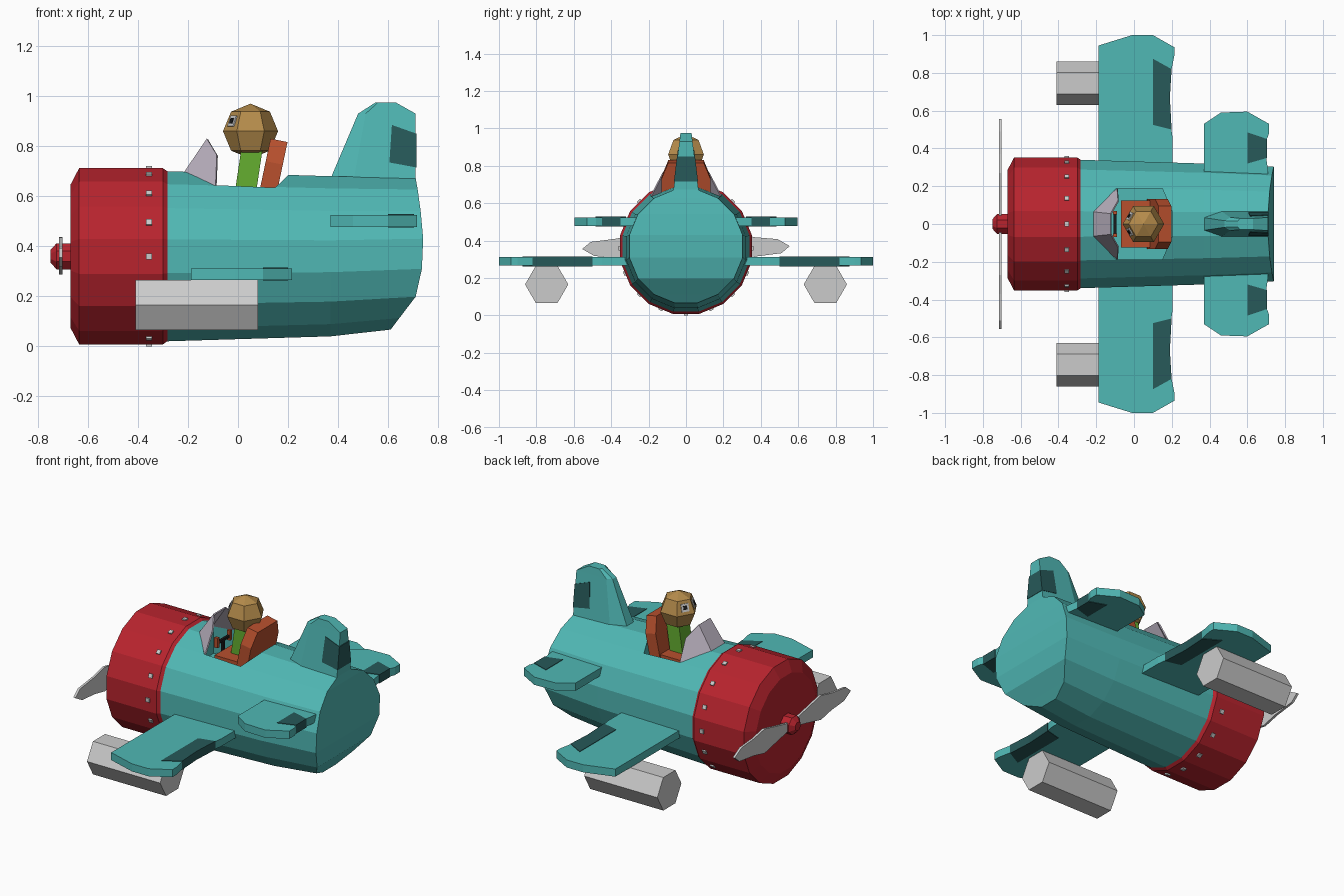
import bpy, bmesh
from math import sin, cos, radians, pi
from mathutils import Matrix, Vector

if "Cube" in bpy.data.objects:
    bpy.data.objects.remove(bpy.data.objects["Cube"])

COL = dict(teal=(.08, .48, .46), dark_teal=(.02, .1, .1), red=(.48, .017, .027),
           orange=(.48, .08, .027), tan=(.46, .26, .07), green=(.13, .43, .03),
           lilac=(.48, .43, .51), black=(.01, .01, .01))
MATS = {}


def finish(name, bm, colour=None):
    bmesh.ops.remove_doubles(bm, verts=bm.verts, dist=1e-5)
    bmesh.ops.recalc_face_normals(bm, faces=bm.faces)
    me = bpy.data.meshes.new(name)
    bm.to_mesh(me)
    bm.free()
    ob = bpy.data.objects.new(name, me)
    bpy.context.collection.objects.link(ob)
    if colour:
        if colour not in MATS:
            MATS[colour] = bpy.data.materials.new(colour)
            MATS[colour].diffuse_color = (*COL[colour], 1)
        me.materials.append(MATS[colour])
    return ob


def loft(name, rings, colour=None, strip_end=False):
    """Skin equal-length point rings and cap both ends."""
    bm = bmesh.new()
    vs = [[bm.verts.new(p) for p in r] for r in rings]
    n = len(vs[0])
    for a, b in zip(vs, vs[1:]):
        for i in range(n):
            j = (i + 1) % n
            bm.faces.new((a[i], a[j], b[j], b[i]))
    bm.faces.new(vs[0])
    e = vs[-1]
    if strip_end:
        for k in range(n // 2 - 1):
            bm.faces.new((e[k], e[k + 1], e[n - 2 - k], e[n - 1 - k]))
    else:
        bm.faces.new(e)
    return finish(name, bm, colour)


def slab(name, pts, z0, z1, colour=None, side=1):
    return loft(name, [[(x, y * side, z) for x, y in pts] for z in (z0, z1)], colour)


def xring(x, r, n=16, cy=0, cz=.36, off=.5):
    """Ring around the x axis; r is the distance to the flats."""
    R = r / cos(pi / n)
    xs = x if isinstance(x, list) else [x] * n
    return [(xs[k], cy + R * sin((k + off) * 2 * pi / n), cz + R * cos((k + off) * 2 * pi / n))
            for k in range(n)]


def boxes(name, items, colour=None):
    bm = bmesh.new()
    for mat, size in items:
        bmesh.ops.create_cube(bm, size=1, matrix=mat @ Matrix.Diagonal((*size, 1)))
    return finish(name, bm, colour)


T = Matrix.Translation

# Fuselage with curved tail cap
tail = [.71, .718, .73, .74, .735, .71, .645, .61]
fuselage = loft("fuselage", [xring(-.29, .34), xring(.37, .32),
                             xring(tail + tail[::-1], .303, cz=.37)], "teal", True)

# Cockpit opening
half = [(-.21, .065), (-.095, .188), (.15, .188), (.2, .07)]
cutter = slab("cockpit_cutter", half + [(x, -y) for x, y in half[::-1]], .52, .95)
cutter.hide_render = True
cutter.hide_set(True)
cut = fuselage.modifiers.new("cockpit", "BOOLEAN")
cut.operation, cut.solver, cut.object = "DIFFERENCE", "EXACT", cutter

# Engine cowl, rivets, spinner
loft("engine_cowl", [xring(-.67, .285), xring(-.635, .352), xring(-.30, .352),
                     xring(-.28, .338)], "red")
boxes("cowl_rivets", [(T((0, 0, .36)) @ Matrix.Rotation(k * pi / 8, 4, "X") @ T((-.355, 0, .35)),
                       (.024, .024, .02)) for k in range(16)])
loft("spinner", [xring(x, r, 8) for x, r in
                 [(-.66, .052), (-.725, .052), (-.75, .025)]], "red")

# Propeller blades
blade = [(.02, .02), (.12, .04), (.27, .075), (.37, .055), (.49, .045), (.555, .008),
         (.51, -.03), (.37, -.048), (.27, -.072), (.12, -.04), (.02, -.02)]
for s, side in ((1, "left"), (-1, "right")):
    loft("propeller_blade_" + side, [[(x, s * y, .363 + s * z) for y, z in blade]
                                     for x in (-.716, -.702)])

# Wings, tailplanes, flaps and under-wing pods
wing = [(-.188, .25), (-.188, .945), (-.01, 1), (.1, 1), (.215, .935), (.215, .9), (.195, .8),
        (.186, .67), (.195, .52), (.205, .45), (.205, .25)]
flap = [(.1, .875), (.199, .82), (.19, .67), (.199, .5), (.1, .525)]
plane = [(.37, .2), (.37, .53), (.46, .59), (.6, .595), (.715, .53), (.715, .48), (.7, .44),
         (.7, .35), (.71, .28), (.71, .2)]
elevator = [(.6, .485), (.704, .45), (.704, .35), (.6, .32)]
for s, side in ((1, "left"), (-1, "right")):
    slab("wing_" + side, wing, .266, .312, "teal", s)
    slab("flap_" + side, flap, .263, .315, "dark_teal", s)
    slab("tailplane_" + side, plane, .478, .525, "teal", s)
    slab("elevator_" + side, elevator, .475, .528, "dark_teal", s)
    loft("wing_pod_" + side, [xring(x, .1, 6, s * .745, .166) for x in (-.41, .08)])

# Tail fin from horizontal sections, and rudder
rings = []
for z, xf, xr, h, c in [(.6, .34, .71, .076, .11), (.93, .48, .71, .035, .03),
                        (.975, .55, .63, .03, .01)]:
    rings.append([(xf, h * .5, z), (xf + c, h, z), (xr, h, z),
                  (xr, -h, z), (xf + c, -h, z), (xf, -h * .5, z)])
loft("tail_fin", rings, "teal")
loft("rudder", [[(x, s * (.079 - .124 * (z - .6)), z) for x, z in
                 [(.605, .735), (.615, .885), (.713, .85), (.713, .715)]] for s in (-1, 1)],
     "dark_teal")

# Windshield: centre pane and two side panes
bm = bmesh.new()
base = [(-.09, -.19, .64), (-.22, -.065, .69), (-.22, .065, .69), (-.09, .19, .64)]
top = [(-.085, -.125, .765), (-.125, -.055, .83), (-.125, .055, .83), (-.085, .125, .765)]
b, t = ([bm.verts.new(p) for p in row] for row in (base, top))
for i in range(3):
    bm.faces.new((b[i], b[i + 1], t[i + 1], t[i]))
screen = finish("windshield", bm, "lilac")
screen.modifiers.new("thickness", "SOLIDIFY").thickness = .008

# Seat
boxes("seat_cushion", [(T((.03, 0, .565)), (.2, .25, .11))], "orange")
back = [(-.132, .54), (-.132, .74), (-.095, .83), (.095, .83), (.132, .74), (.132, .54)]
loft("seat_back", [[(.09 + .21 * (z - .64) + d, y, z - .2 * d) for y, z in back]
                   for d in (0, .068)], "orange")

# Control column
boxes("control_column", [(T((-.1, 0, .59)), (.015, .02, .14)),
                         (T((-.1, 0, .66)), (.015, .12, .015))], "black")
boxes("control_grips", [(T((-.1, y, .665)), (.022, .018, .06)) for y in (-.06, .06)], "orange")

# Pilot
loft("pilot_body", [[(x + i, y, z) for i, y in ((-.045, -.05), (.04, -.05), (.04, .05), (-.045, .05))]
                    for x, z in ((.03, .6), (.06, .8))], "green")
loft("pilot_head", [[(.05 + .11 * sin(e * pi / 4) * cos(a * pi / 3),
                      .11 * sin(e * pi / 4) * sin(a * pi / 3),
                      .86 + .11 * cos(e * pi / 4)) for a in range(6)] for e in range(5)], "tan")
eyes = [T((.05, 0, .899)) @ Matrix.Rotation(radians(a), 4, "Z") @ T((.081, 0, 0))
        @ Matrix.Rotation(radians(-19.5), 4, "Y") for a in (150, 210)]
boxes("eye_rims", [(m, (.012, .045, .045)) for m in eyes])
boxes("pupils", [(m, (.018, .022, .022)) for m in eyes], "black")

for m in bpy.data.materials:
    if m.users and not m.is_grease_pencil:
        m.use_nodes = True
        m.node_tree.nodes["Principled BSDF"].inputs["Base Color"].default_value = m.diffuse_color
